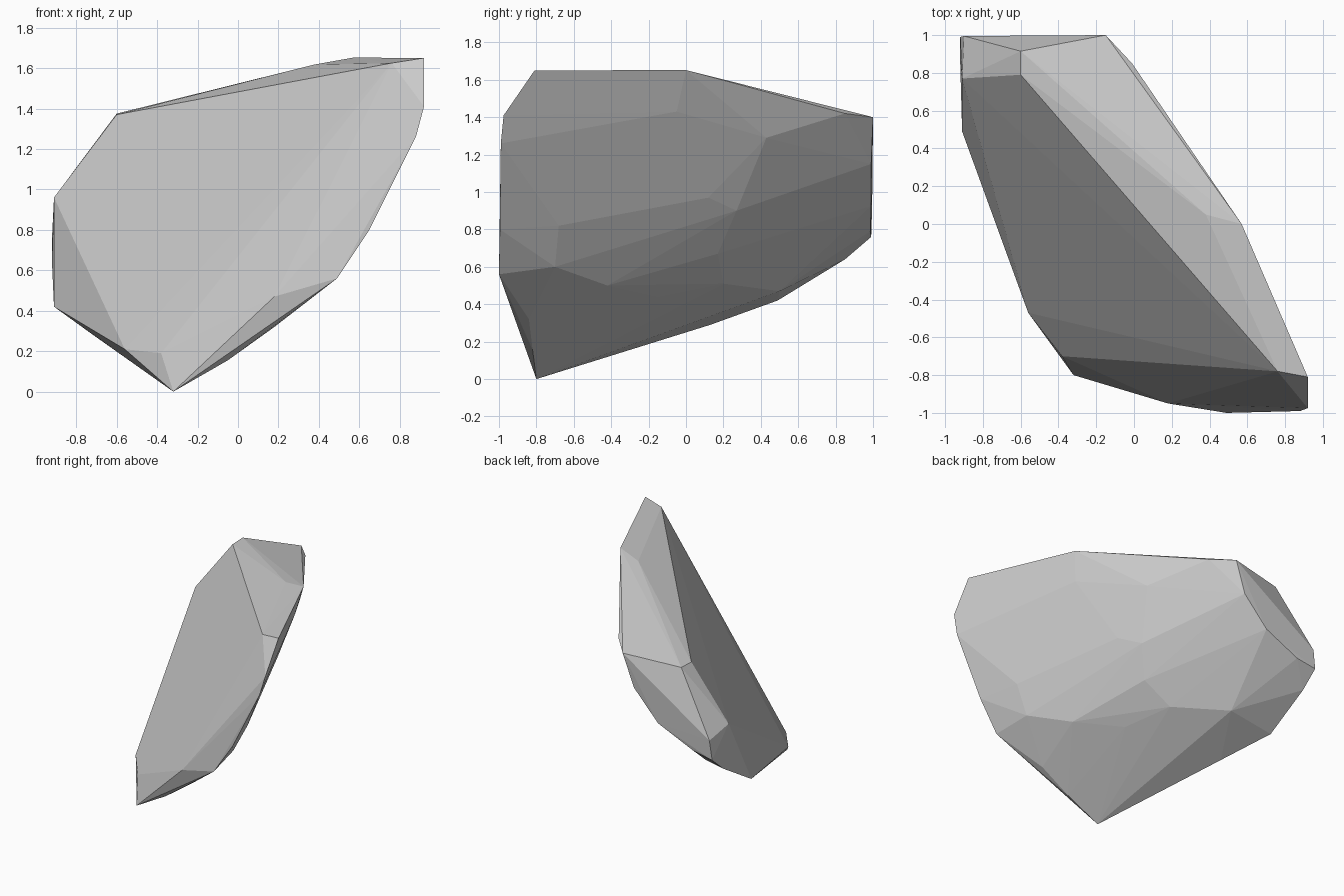
import bpy
import bmesh

# Corner points of the broken stone, grouped by region
broad_face = [(-.60, .79, 1.37), (.76, -.78, 1.625), (-.91, .77, .96),
              (-.56, -.47, .21), (-.38, -.70, .19)]
top_rim = [(.92, -.81, 1.65), (.57, 0, 1.652), (.38, .05, 1.618),
           (-.60, .915, 1.375), (-.15, 1, 1.40), (-.01, .85, 1.42)]
front_end = [(-.32, -.80, 0), (.18, -.95, .47), (.49, -1, .56),
             (.65, -.995, .80), (.88, -.99, 1.26), (.92, -.975, 1.41)]
back_end = [(-.24, .99, 1.15), (-.45, .99, .925), (-.75, .985, .79),
            (-.92, .99, .76), (-.90, .995, .91), (-.92, .85, .64)]
lower_edge = [(-.91, .49, .42), (-.73, .13, .29), (-.05, -.82, .155),
              (.18, -.84, .32)]
upper_back = [(.80, -.85, 1.26), (.735, -.82, 1.10), (.735, -.60, 1.36),
              (.655, -.35, 1.43), (.525, -.05, 1.43), (.295, .35, 1.36),
              (.235, .43, 1.29), (-.13, .80, 1.20)]
middle_back = [(.665, -.84, .97), (.56, -.68, .82), (.41, -.37, .82),
               (.26, .12, .97), (.15, .27, .90)]
lower_back = [(.45, -.70, .60), (.24, -.42, .50), (.14, -.15, .62),
              (.04, .17, .67), (-.30, .45, .62), (-.04, -.15, .44),
              (-.18, .20, .51), (-.52, .50, .47)]

# Wrap the points in a faceted convex shell
bm = bmesh.new()
for p in (broad_face + top_rim + front_end + back_end + lower_edge
          + upper_back + middle_back + lower_back):
    bm.verts.new(p)
bmesh.ops.convex_hull(bm, input=bm.verts[:])
loose = [v for v in bm.verts if not v.link_faces]
bmesh.ops.delete(bm, geom=loose, context='VERTS')
bmesh.ops.recalc_face_normals(bm, faces=bm.faces[:])

mesh = bpy.data.meshes.new("rock")
bm.to_mesh(mesh)
bm.free()

# Plain grey stone
stone = bpy.data.materials.new("stone_grey")
stone.diffuse_color = (.59, .59, .59, 1)
mesh.materials.append(stone)

rock = bpy.data.objects.new("rock", mesh)
bpy.context.collection.objects.link(rock)
